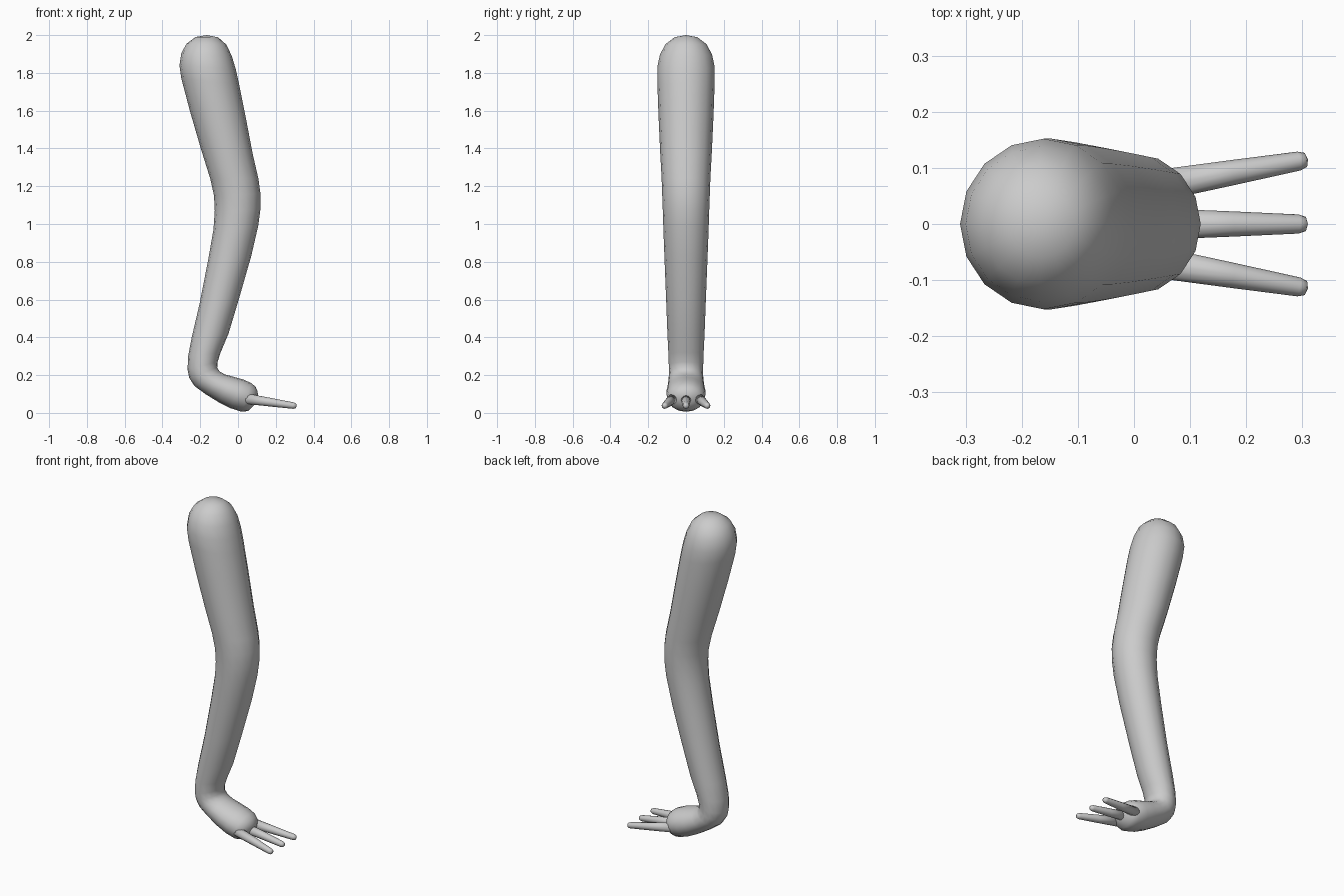
import bpy, bmesh, math
from mathutils import Vector

if "Cube" in bpy.data.objects:
    bpy.data.objects.remove(bpy.data.objects["Cube"])

SIDES = 16


def finish(bm, name):
    bmesh.ops.recalc_face_normals(bm, faces=bm.faces)
    for f in bm.faces:
        f.smooth = True
    me = bpy.data.meshes.new(name)
    bm.to_mesh(me)
    bm.free()
    ob = bpy.data.objects.new(name, me)
    bpy.context.collection.objects.link(ob)
    return ob


def loft(name, start, rings, end, sides):
    """Skin elliptical rings (centre, axis_a, axis_b) and close both ends on a pole."""
    bm = bmesh.new()
    loops = []
    for c, a, b in rings:
        loops.append([bm.verts.new(c + a * math.cos(t) + b * math.sin(t))
                      for t in (2 * math.pi * i / sides for i in range(sides))])
    for l0, l1 in zip(loops, loops[1:]):
        for i in range(sides):
            j = (i + 1) % sides
            bm.faces.new((l0[i], l0[j], l1[j], l1[i]))
    for pole, lp in ((start, loops[0]), (end, loops[-1])):
        v = bm.verts.new(pole)
        for i in range(sides):
            bm.faces.new((v, lp[i], lp[(i + 1) % sides]))
    return finish(bm, name)


# Leg and foot: back x,z / front x,z / half width in y
stations = [
    (-.225, 1.99, -.105, 1.988, .06),
    (-.272, 1.955, -.062, 1.95, .108),
    (-.300, 1.905, -.033, 1.89, .138),
    (-.310, 1.84, -.012, 1.82, .152),
    (-.300, 1.77, .006, 1.74, .152),
    (-.255, 1.60, .040, 1.57, .146),
    (-.197, 1.40, .078, 1.37, .137),
    (-.147, 1.24, .108, 1.24, .129),
    (-.127, 1.15, .119, 1.16, .126),
    (-.123, 1.07, .119, 1.08, .123),
    (-.130, .97, .107, .99, .120),
    (-.158, .81, .070, .83, .114),
    (-.203, .58, .007, .61, .105),
    (-.245, .40, -.050, .42, .098),
    (-.264, .30, -.092, .32, .093),
    (-.267, .23, -.108, .27, .091),
    (-.258, .185, -.110, .24, .090),
    (-.230, .142, -.098, .22, .092),
    (-.170, .098, -.070, .204, .096),
    (-.100, .055, -.020, .19, .102),
    (-.040, .025, .030, .176, .104),
    (.020, .006, .070, .158, .098),
    (.055, .010, .093, .138, .080),
    (.085, .040, .104, .115, .045),
]
rings = []
for bx, bz, fx, fz, w in stations:
    back, front = Vector((bx, 0, bz)), Vector((fx, 0, fz))
    rings.append(((back + front) / 2, (front - back) / 2, Vector((0, w, 0))))
loft("leg", Vector((-.165, 0, 2.0)), rings, Vector((.106, 0, .082)), SIDES)


# Toes: tapered rods with rounded tips
def toe(name, p0, p1, r0, r1):
    d = (p1 - p0).normalized()
    a = d.cross(Vector((0, 0, 1))).normalized()
    b = a.cross(d)
    rs = [(p0.lerp(p1, t), a * r, b * r) for t, r in
          ((0, r0), (.5, (r0 + r1) / 2), (.94, r1), (.985, r1 * .75))]
    loft(name, p0, rs, p1, 12)


for label, y0, y1 in (("left", .068, .115), ("middle", 0, 0), ("right", -.068, -.115)):
    toe("toe_" + label, Vector((.04, y0, .076)), Vector((.31, y1, .036)), .028, .017)
